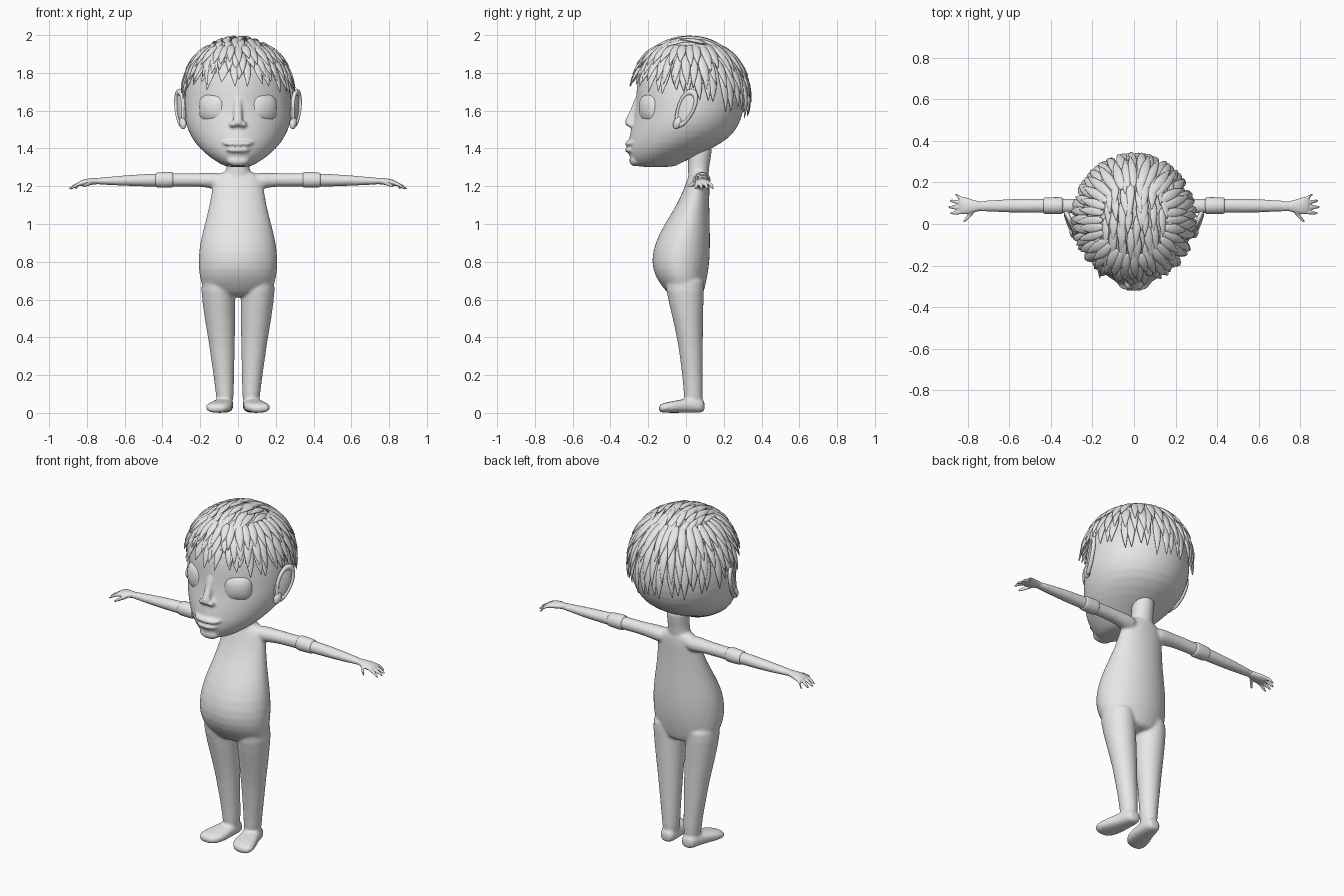
import bpy, bmesh, math, random
from mathutils import Vector, Matrix

random.seed(4)
if "Cube" in bpy.data.objects:
    bpy.data.objects.remove(bpy.data.objects["Cube"])

clay = bpy.data.materials.new("light_grey")
clay.use_nodes = True
clay.diffuse_color = (0.8, 0.8, 0.8, 1)
clay.node_tree.nodes["Principled BSDF"].inputs["Base Color"].default_value = clay.diffuse_color

X, Y, Z = Vector((1, 0, 0)), Vector((0, 1, 0)), Vector((0, 0, 1))


def spow(c, p):
    return math.copysign(abs(c) ** p, c)


def tube(bm, stations, u, v, sides=(1,), n=20, point=1.0, square=1.0):
    """Loft of (x, y, z, ru, rv) rings; point narrows the -v half to a beak."""
    for s in sides:
        rings = []
        for x, y, z, ru, rv in stations:
            ring = []
            for i in range(n):
                a = math.tau * i / n
                c, d = math.cos(a), math.sin(a)
                c = spow(c, point if d < 0 else square)
                p = Vector((x, y, z)) + u * ru * c + v * rv * spow(d, square)
                ring.append(bm.verts.new((p.x * s, p.y, p.z)))
            rings.append(ring)
        for a, b in zip(rings, rings[1:]):
            for i in range(n):
                bm.faces.new((a[i], a[i - 1], b[i - 1], b[i]))
        bm.faces.new(rings[0])
        bm.faces.new(rings[-1])


def blob(bm, loc, size, rot=(0, 0, 0), sides=(1,), square=1.0):
    """Ellipsoid, optionally squared off across its face."""
    for s in sides:
        m = Matrix.Translation(loc)
        for axis, angle in zip("XYZ", rot):
            m = m @ Matrix.Rotation(angle, 4, axis)
        verts = bmesh.ops.create_uvsphere(bm, u_segments=28, v_segments=18, radius=1)["verts"]
        for w in verts:
            r = math.hypot(w.co.x, w.co.z)
            if r > 1e-6:
                k = r / max((abs(w.co.x / r) ** (2 / square) + abs(w.co.z / r) ** (2 / square)) ** (square / 2), 1e-6)
                w.co.x, w.co.z = w.co.x / r * k, w.co.z / r * k
            p = m @ Vector((w.co.x * size[0], w.co.y * size[1], w.co.z * size[2]))
            w.co = (p.x * s, p.y, p.z)


def finish(name, bm, subsurf=0, voxel=0, smooth=0):
    bmesh.ops.recalc_face_normals(bm, faces=bm.faces)
    me = bpy.data.meshes.new(name)
    bm.to_mesh(me)
    bm.free()
    me.materials.append(clay)
    me.polygons.foreach_set("use_smooth", [True] * len(me.polygons))
    ob = bpy.data.objects.new(name, me)
    bpy.context.collection.objects.link(ob)
    if subsurf:
        ob.modifiers.new("Subdivide", "SUBSURF").levels = subsurf
        ob.modifiers["Subdivide"].render_levels = subsurf
    if voxel:
        r = ob.modifiers.new("Fuse", "REMESH")
        r.mode, r.voxel_size, r.use_smooth_shade = "VOXEL", voxel, True
    if smooth:
        f = ob.modifiers.new("Soften", "SMOOTH")
        f.factor, f.iterations = 0.5, smooth
    return ob


BOTH = (1, -1)

# Body: torso, neck, legs, feet and arms fused into one skin
bm = bmesh.new()
torso = [(.61, .10, -.08, .09), (.66, .19, -.12, .1), (.72, .207, -.165, .115), (.8, .214, -.187, .127),
         (.9, .205, -.168, .13), (1, .178, -.115, .127), (1.1, .152, -.05, .124),
         (1.19, .138, -.01, .125), (1.25, .125, .01, .125), (1.285, .075, .03, .115)]
tube(bm, [(0, (f + b) / 2, z, w, (b - f) / 2) for z, w, f, b in torso], X, Y)
tube(bm, [(0, .065, 1.2, .085, .055), (0, .065, 1.28, .062, .055), (0, .07, 1.34, .06, .06),
          (0, .08, 1.44, .07, .07)], X, Y)
leg = [(.74, .03, .19, -.11, .1), (.66, .014, .2, -.112, .096), (.5, .014, .178, -.07, .091),
       (.36, .016, .153, -.042, .09), (.33, .017, .15, -.038, .09), (.2, .02, .13, -.02, .09),
       (.1, .022, .118, -.012, .09), (.04, .025, .112, -.01, .09)]
tube(bm, [((a + b) / 2, (f + k) / 2, z, (b - a) / 2, (k - f) / 2) for z, a, b, f, k in leg],
     X, Y, BOTH)
tube(bm, [(.068, .1, .036, .03, .03), (.07, .08, .037, .046, .037), (.076, .02, .04, .052, .04),
          (.092, -.05, .033, .066, .033), (.104, -.1, .029, .07, .029), (.112, -.13, .025, .055, .024),
          (.114, -.145, .022, .03, .014)], X, Z, BOTH, square=.75)
tube(bm, [(.06, .075, 1.225, .05, .045), (.14, .08, 1.23, .045, .043), (.2, .085, 1.234, .038, .035),
          (.34, .088, 1.234, .035, .037), (.5, .088, 1.232, .035, .034), (.62, .088, 1.229, .033, .027),
          (.72, .086, 1.228, .026, .019), (.78, .085, 1.226, .024, .016)], Y, Z, BOTH)
finish("body", bm, 1, .008, 6)

# Sleeve cuffs at the elbows
bm = bmesh.new()
tube(bm, [(.342, .088, 1.234, .033, .034), (.344, .088, 1.234, .041, .042), (.365, .088, 1.234, .042, .043),
          (.415, .088, 1.233, .041, .041), (.436, .088, 1.233, .04, .039), (.438, .088, 1.233, .032, .031)],
     Y, Z, BOTH)
finish("elbow_cuffs", bm, 1)

# Hands with four fingers and a thumb
bm = bmesh.new()
tube(bm, [(.73, .086, 1.228, .025, .018), (.77, .085, 1.226, .028, .018), (.81, .087, 1.221, .044, .018),
          (.835, .09, 1.215, .043, .014), (.845, .09, 1.213, .036, .01)], Y, Z, BOTH)
for base, tip, reach in ((.123, .142, .865), (.1, .112, .89), (.078, .082, .897), (.057, .052, .888)):
    tube(bm, [(.82, base, 1.217, .01, .01), (.85, (base * 2 + tip) / 3, 1.211, .011, .011),
              (reach - .015, tip, 1.193, .009, .009), (reach, tip, 1.184, .005, .005)], Y, Z, BOTH, 10)
tube(bm, [(.765, .07, 1.222, .012, .013), (.79, .042, 1.214, .013, .013),
          (.812, .02, 1.204, .011, .011), (.824, .008, 1.197, .006, .006)], Y, Z, BOTH, 10)
finish("hands", bm, 1, .005, 2)

# Head: skull with pointed jaw, nose and lips fused on
bm = bmesh.new()
skull = [(1.3, .05, -.25, -.07), (1.315, .09, -.28, -.04), (1.35, .145, -.3, .03), (1.4, .205, -.308, .14),
         (1.46, .25, -.302, .24), (1.53, .28, -.286, .285), (1.61, .288, -.268, .31), (1.7, .283, -.265, .315),
         (1.8, .258, -.252, .288), (1.88, .212, -.205, .235), (1.94, .15, -.13, .16), (1.975, .07, -.05, .08)]
tube(bm, [(0, (f + b) / 2, z, w, (b - f) / 2) for z, w, f, b in skull], X, Y, n=32, point=1.2)
tube(bm, [(0, -.255, 1.68, .022, .015), (0, -.268, 1.62, .02, .018), (0, -.292, 1.57, .024, .022),
          (0, -.302, 1.535, .03, .028), (0, -.295, 1.515, .022, .02)], X, Y, n=12)
blob(bm, (.027, -.29, 1.527), (.02, .024, .017), sides=BOTH)
blob(bm, (0, -.297, 1.425), (.075, .026, .017))
blob(bm, (0, -.295, 1.392), (.062, .028, .017))
blob(bm, (.04, -.285, 1.427), (.05, .024, .012), (0, -.12, .3), BOTH)
blob(bm, (0, -.27, 1.335), (.06, .03, .03))
finish("head", bm, 1, .008, 3)

# Eyes
bm = bmesh.new()
blob(bm, (.135, -.194, 1.612), (.08, .045, .077), (0, 0, math.radians(30)), BOTH, .75)
finish("eyes", bm)

# Ears: dished plate with a raised rim and a lobe
bm = bmesh.new()
tilt = (math.radians(-22), math.radians(6), math.radians(-24))
blob(bm, (.3, -.005, 1.61), (.012, .047, .1), tilt, BOTH)
blob(bm, (.292, -.045, 1.535), (.018, .022, .035), tilt, BOTH)
for s in BOTH:
    turn = Matrix.Translation((.306, 0, 1.612))
    for axis, angle in zip("XYZ", tilt):
        turn = turn @ Matrix.Rotation(angle, 4, axis)
    hoop, n = [], 28
    for i in range(n):
        a = math.tau * i / n
        ring = []
        for j in range(8):
            b = math.tau * j / 8
            r = 1 + .2 * math.cos(b)
            wide = .043 * (1 + .18 * math.sin(a))
            p = turn @ Vector((.012 * math.sin(b), wide * r * math.cos(a), .092 * r * math.sin(a)))
            ring.append(bm.verts.new((p.x * s, p.y, p.z)))
        hoop.append(ring)
    for i in range(n):
        for j in range(8):
            bm.faces.new((hoop[i - 1][j - 1], hoop[i][j - 1], hoop[i][j], hoop[i - 1][j]))
finish("ears", bm)

# Hair: overlapping leaf-shaped locks laid over the scalp
CENTRE, RADII = Vector((0, .018, 1.66)), Vector((.288, .308, .318))


def scalp(az, polar):
    d = Vector((math.cos(az) * math.sin(polar), math.sin(az) * math.sin(polar), math.cos(polar)))
    return CENTRE + d * RADII


def crown(x, y):
    h = max(0.05, 1 - (x / RADII.x) ** 2 - ((y - CENTRE.y) / RADII.y) ** 2)
    return Vector((x, y, CENTRE.z + RADII.z * math.sqrt(h)))


def lock(bm, path, width, lift):
    """Pointed lock with a ridged six-sided section following the path."""
    rings, last = [], len(path) - 1
    for i, p in enumerate(path):
        t = i / last
        along = path[min(i + 1, last)] - path[max(i - 1, 0)]
        out = Vector([(p - CENTRE)[k] / RADII[k] ** 2 for k in range(3)]).normalized()
        side = along.cross(out).normalized()
        w = width * max(.06, math.sin(math.pi * (.12 + .88 * t) ** .9))
        mid = p + out * (lift + .012 * t)
        thick = .35 * w + .002
        rings.append([bm.verts.new(mid + side * w * math.cos(k * math.pi / 3)
                                   + out * thick * math.sin(k * math.pi / 3)) for k in range(6)])
    for a, b in zip(rings, rings[1:]):
        for k in range(6):
            bm.faces.new((a[k], a[k - 1], b[k - 1], b[k]))
    bm.faces.new(rings[0])
    bm.faces.new(rings[-1])


bm = bmesh.new()
STEPS = 8
# Fringe tiers all round, longer toward the back
for tier, (f0, f1) in enumerate(((.42, 1), (.2, .78), (-.04, .5))):
    count = 42 - 5 * tier
    for i in range(count):
        az = math.tau * (i + .5 * (tier % 2)) / count + random.uniform(-.03, .03)
        end = 1.57 + .27 * math.sin(az)
        p0 = .56 + (end - .56) * f0
        p1 = .56 + (end - .56) * f1 + random.uniform(-.09, .09)
        sway = random.uniform(-.06, .06)
        path = [scalp(az + sway * k / STEPS, p0 + (p1 - p0) * k / STEPS) for k in range(STEPS + 1)]
        lock(bm, path, random.uniform(.025, .031), .003 + .005 * tier)
# Rows on the crown, combed forward
for row in range(5):
    for col in range(10):
        x = -.165 + .0367 * col + random.uniform(-.008, .008)
        y = .23 - .08 * row + .04 * (col % 2) + random.uniform(-.015, .015)
        drift, length = random.uniform(-.015, .015), random.uniform(.13, .17)
        path = [crown(x + drift * k / STEPS, y - length * k / STEPS) for k in range(STEPS + 1)]
        lock(bm, path, random.uniform(.023, .029), .006)
finish("hair", bm, 1)
